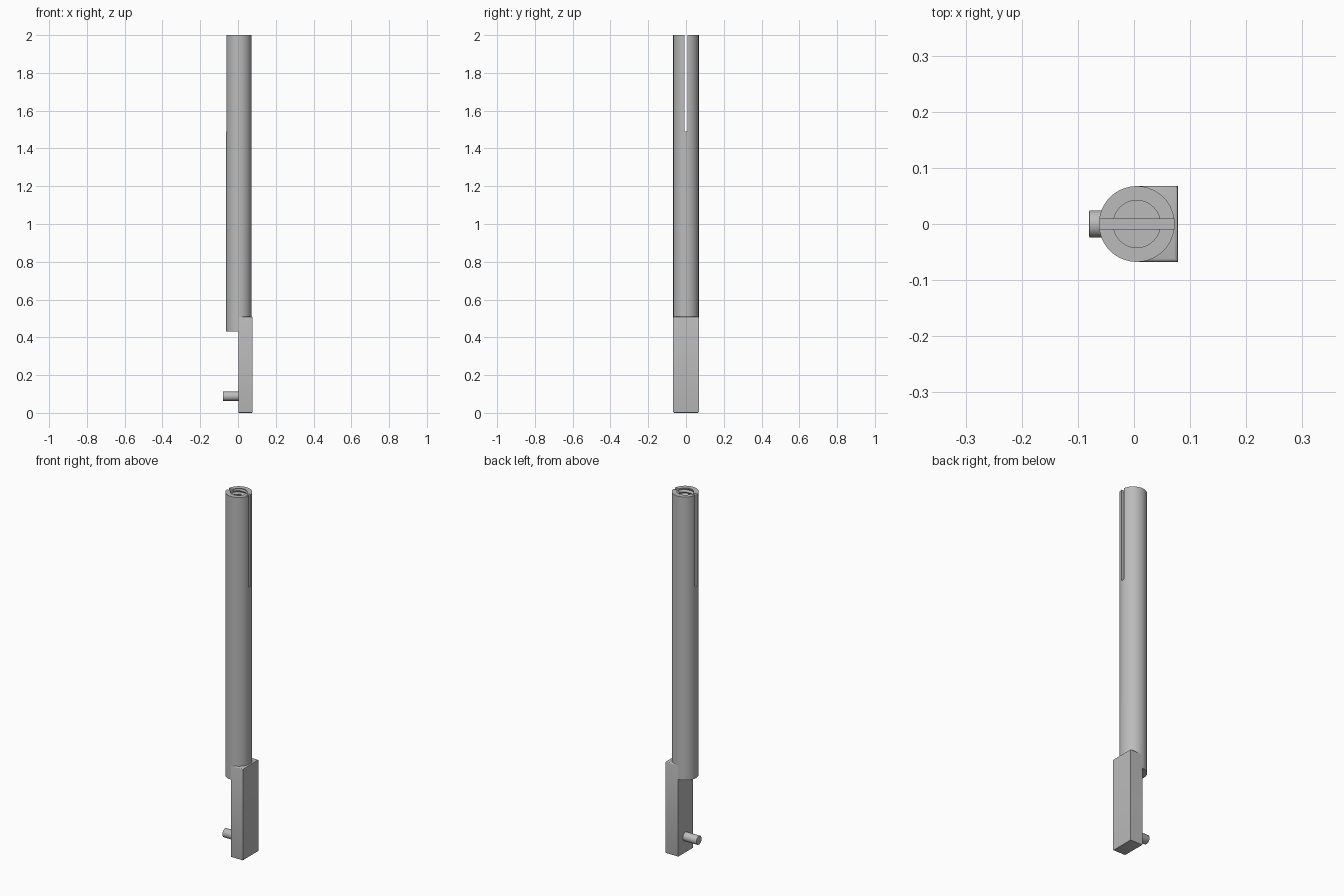
import bpy, bmesh, math
from mathutils import Matrix

cube = bpy.data.objects.get("Cube")
if cube:
    bpy.data.objects.remove(cube, do_unlink=True)

CX, R = 0.005, 0.0675          # rod axis and radius
TOP, BORE_FLOOR = 2.0, 1.5
SPLIT = 0.003                  # inner face of the flat tang

steel = bpy.data.materials.new("plain grey steel")
steel.use_nodes = True
GREY = (0.5, 0.5, 0.5, 1)
steel.diffuse_color = GREY
steel.node_tree.nodes["Principled BSDF"].inputs["Base Color"].default_value = GREY


def make(name, bm):
    bmesh.ops.recalc_face_normals(bm, faces=bm.faces)
    mesh = bpy.data.meshes.new(name)
    bm.to_mesh(mesh)
    bm.free()
    mesh.materials.append(steel)
    ob = bpy.data.objects.new(name, mesh)
    bpy.context.collection.objects.link(ob)
    return ob


def activate(ob):
    bpy.ops.object.select_all(action='DESELECT')
    ob.select_set(True)
    bpy.context.view_layer.objects.active = ob


def cut(ob, cutter):
    mod = ob.modifiers.new("cut", 'BOOLEAN')
    mod.operation, mod.solver, mod.object = 'DIFFERENCE', 'EXACT', cutter
    activate(ob)
    bpy.ops.object.modifier_apply(modifier=mod.name)
    bpy.data.objects.remove(cutter, do_unlink=True)


def box(x, y, z):
    bm = bmesh.new()
    bmesh.ops.create_cube(bm, size=1)
    for v in bm.verts:
        for i, (lo, hi) in enumerate((x, y, z)):
            v.co[i] = hi if v.co[i] > 0 else lo
    return bm


def cylinder(radius, length, matrix, sides):
    bm = bmesh.new()
    bmesh.ops.create_cone(bm, cap_ends=True, segments=sides, radius1=radius,
                          radius2=radius, depth=length, matrix=matrix)
    return bm


def threaded_bore(minor=0.042, depth=0.008, pitch=0.02, sides=48, steps=8):
    # Helical groove whose depth fades out at the mouth and floor
    bm = bmesh.new()
    rings = []
    count = round((TOP + pitch - BORE_FLOOR) / pitch * steps)
    for k in range(count + 1):
        z = BORE_FLOOR + k * pitch / steps
        fade = max(0, min(1, (TOP - z) / pitch * 2, (z - BORE_FLOOR) / pitch))
        ring = []
        for s in range(sides):
            phase = (k / steps - s / sides) % 1
            r = minor + depth * fade * (1 - abs(2 * phase - 1))
            a = math.tau * s / sides
            ring.append(bm.verts.new((CX + r * math.cos(a), r * math.sin(a), z)))
        rings.append(ring)
    for lower, upper in zip(rings, rings[1:]):
        for s in range(sides):
            t = (s + 1) % sides
            bm.faces.new((lower[s], lower[t], upper[t], upper[s]))
    bm.faces.new(rings[0][::-1])
    bm.faces.new(rings[-1])
    return bm


# Round rod with a threaded bore and a slot across its top
bottom = 0.43
rod = make("rod", cylinder(R, TOP - bottom, Matrix.Translation(
    (CX, 0, (TOP + bottom) / 2)), 64))
cut(rod, make("bore_cutter", threaded_bore()))
cut(rod, make("slot_cutter", box((-0.2, 0.2), (-0.0085, 0.0085), (1.49, 2.1))))

# Flat tang at the lower end, with its end edges rounded
bm = box((SPLIT, 0.078), (-R, R), (0, 0.51))
ends = [e for e in bm.edges
        if abs(e.verts[0].co.z - e.verts[1].co.z) < 0.01
        and max(v.co.x for v in e.verts) > 0.05]
bmesh.ops.bevel(bm, geom=ends, offset=0.006, offset_type='OFFSET',
                segments=3, profile=0.5, affect='EDGES')
tang = make("tang", bm)

# Cross pin standing out of the tang
x0, x1 = -0.08, 0.02
bm = cylinder(0.024, x1 - x0, Matrix.Translation(((x0 + x1) / 2, 0, 0.088))
              @ Matrix.Rotation(math.pi / 2, 4, 'Y'), 32)
rim = [e for e in bm.edges if all(v.co.x < x0 + 0.01 for v in e.verts)]
bmesh.ops.bevel(bm, geom=rim, offset=0.002, segments=2, profile=0.5, affect='EDGES')
pin = make("cross_pin", bm)

for ob in (rod, tang, pin):
    activate(ob)
    bpy.ops.object.shade_smooth_by_angle(angle=math.radians(30))
